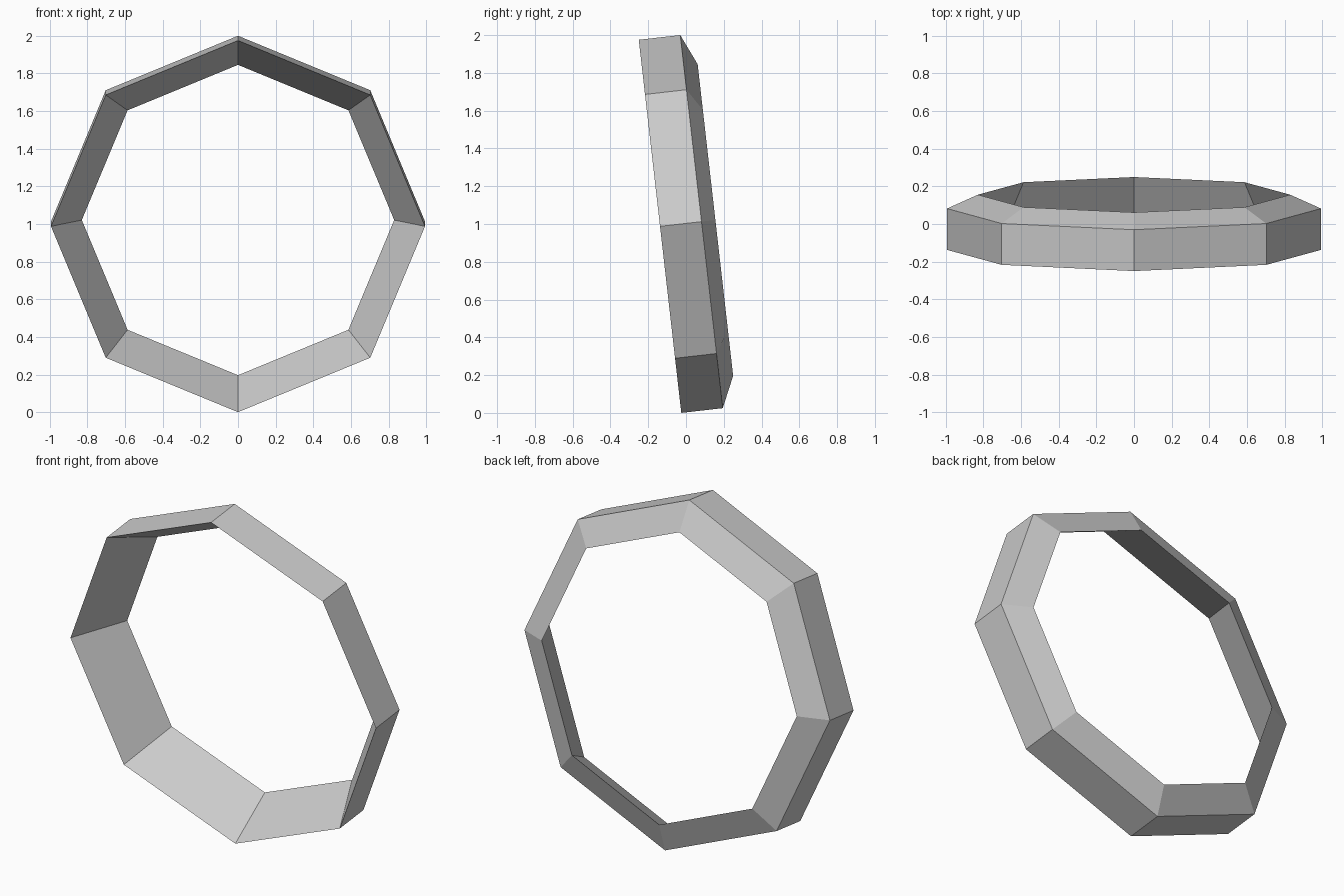
import bpy, bmesh, math
from mathutils import Matrix

if "Cube" in bpy.data.objects:
    bpy.data.objects.remove(bpy.data.objects["Cube"])

SIDES = 8
# Triangular cross-section: (radius, depth along the ring axis)
profile = [(0.994, 0.0), (0.994, 0.221), (0.83, 0.295)]

# Sweep the triangle round an eight-sided ring
bm = bmesh.new()
rings = []
for i in range(SIDES):
    a = 2 * math.pi * i / SIDES
    rings.append([bm.verts.new((r * math.cos(a), t, r * math.sin(a))) for r, t in profile])
for i in range(SIDES):
    p, q = rings[i], rings[(i + 1) % SIDES]
    for j in range(3):
        k = (j + 1) % 3
        bm.faces.new((p[j], p[k], q[k], q[j]))

# Lean the ring back slightly and stand it on the ground
bm.transform(Matrix.Translation((0, -0.1375, 0.9876)) @ Matrix.Rotation(math.radians(6.5), 4, 'X'))
bmesh.ops.recalc_face_normals(bm, faces=bm.faces[:])

mesh = bpy.data.meshes.new("octagonal_ring")
bm.to_mesh(mesh)
bm.free()
bpy.context.collection.objects.link(bpy.data.objects.new("octagonal_ring", mesh))
